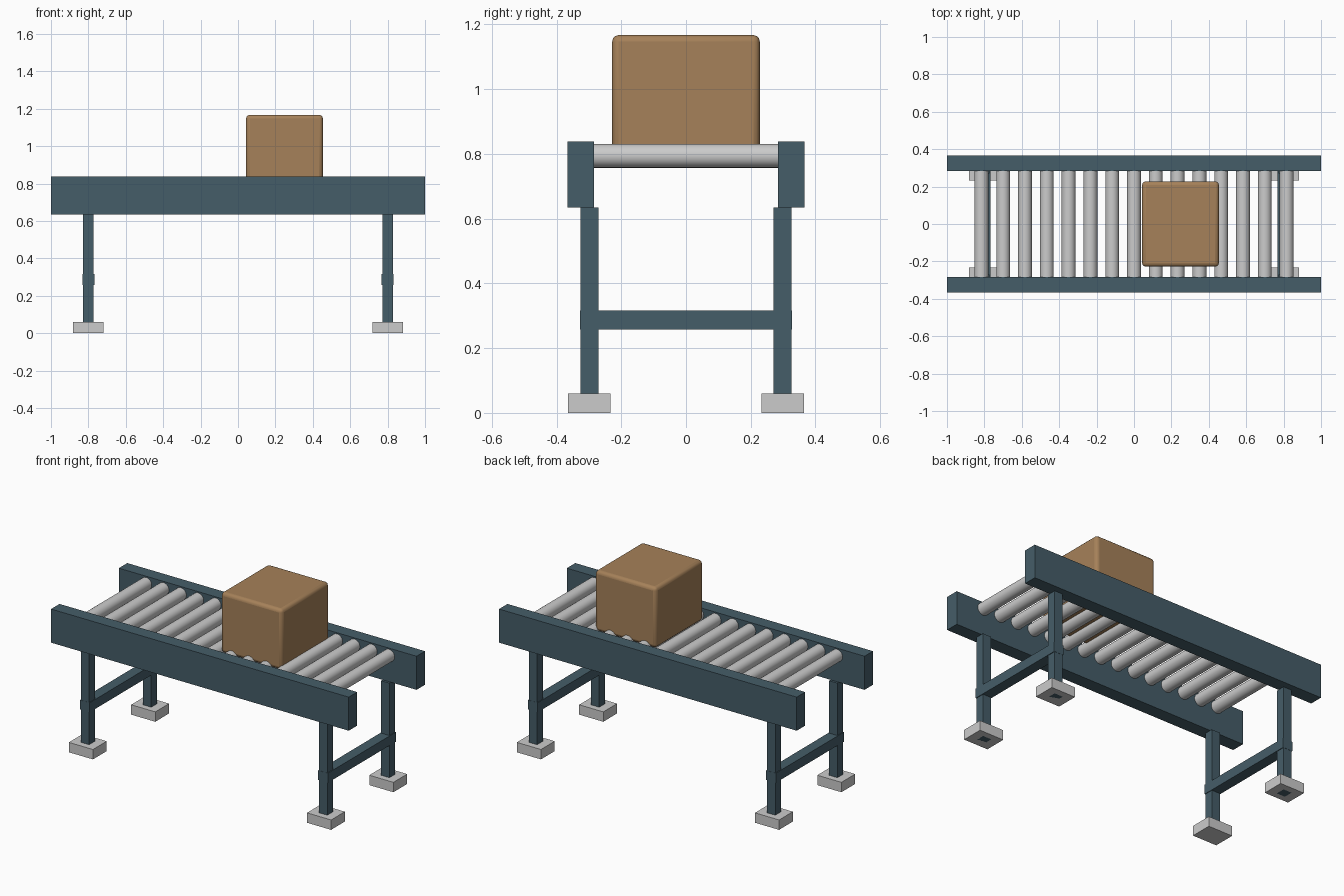
import bpy
import math

if "Cube" in bpy.data.objects:
    bpy.data.objects.remove(bpy.data.objects["Cube"])


def material(name, color):
    mat = bpy.data.materials.new(name)
    mat.diffuse_color = (*color, 1)
    mat.use_nodes = True
    mat.node_tree.nodes["Principled BSDF"].inputs["Base Color"].default_value = mat.diffuse_color
    return mat


blue = material("painted_steel", (0.06, 0.11, 0.14))
brown = material("cardboard", (0.38, 0.22, 0.10))


def block(name, lo, hi, mat=None):
    """Box between two opposite corners."""
    bpy.ops.mesh.primitive_cube_add(
        size=1, location=[(a + b) / 2 for a, b in zip(lo, hi)])
    ob = bpy.context.object
    ob.name = name
    ob.scale = [b - a for a, b in zip(lo, hi)]
    bpy.ops.object.transform_apply(location=False, rotation=False, scale=True)
    if mat:
        ob.data.materials.append(mat)
    return ob


def centred(name, x, y, z0, z1, sx, sy, mat=None):
    return block(name, (x - sx / 2, y - sy / 2, z0), (x + sx / 2, y + sy / 2, z1), mat)


LEG_X, LEG_Y = 0.80, 0.298

for side, sy in (("front", -1), ("back", 1)):
    # Side rail
    centred(f"{side}_rail", 0, sy * 0.325, 0.634, 0.838, 2.0, 0.081, blue)
    # Legs and feet
    for end, sx in (("left", -1), ("right", 1)):
        centred(f"{side}_{end}_leg", sx * LEG_X, sy * LEG_Y, 0, 0.634, 0.056, 0.056, blue)
        centred(f"{side}_{end}_foot", sx * LEG_X, sy * 0.299, 0, 0.06, 0.162, 0.132)

# Cross braces between each pair of legs
for end, sx in (("left", -1), ("right", 1)):
    centred(f"{end}_cross_brace", sx * LEG_X, 0, 0.258, 0.316, 0.064, 0.654, blue)

# Rollers
COUNT = 15
for i in range(COUNT):
    x = -0.816 + 1.632 * i / (COUNT - 1)
    bpy.ops.mesh.primitive_cylinder_add(
        vertices=24, radius=0.037, depth=0.57, location=(x, 0, 0.794),
        rotation=(math.pi / 2, 0, 0))
    roller = bpy.context.object
    roller.name = f"roller_{i + 1}"
    bpy.ops.object.shade_smooth_by_angle()

# Carton with rounded edges, resting on the rollers
carton = block("carton", (0.043, -0.228, 0.80), (0.454, 0.228, 1.167), brown)
bevel = carton.modifiers.new("rounded_edges", 'BEVEL')
bevel.width = 0.02
bevel.segments = 3
bpy.ops.object.shade_smooth_by_angle()
